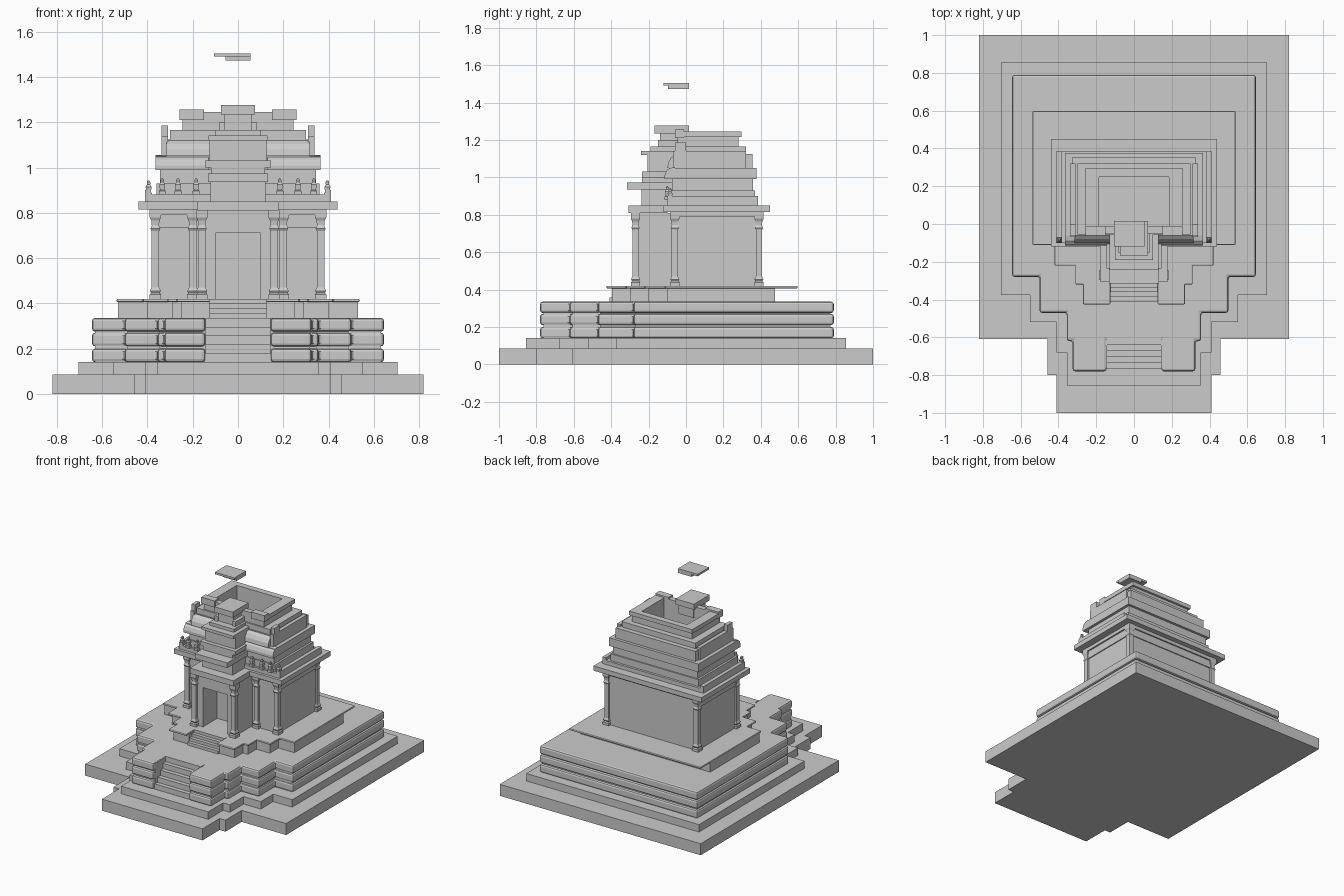
import bpy, bmesh
from mathutils import Vector

if "Cube" in bpy.data.objects:
    bpy.data.objects.remove(bpy.data.objects["Cube"])


def finish(name, bm, bevel=0):
    bmesh.ops.recalc_face_normals(bm, faces=bm.faces)
    me = bpy.data.meshes.new(name)
    bm.to_mesh(me)
    bm.free()
    ob = bpy.data.objects.new(name, me)
    bpy.context.collection.objects.link(ob)
    if bevel:
        m = ob.modifiers.new("soft_edges", 'BEVEL')
        m.width, m.segments = bevel, 2
    return ob


def add_box(bm, x0, x1, y0, y1, z0, z1):
    vs = bmesh.ops.create_cube(bm, size=1)["verts"]
    for v in vs:
        v.co = Vector(((x0 + x1) / 2 + v.co.x * (x1 - x0),
                       (y0 + y1) / 2 + v.co.y * (y1 - y0),
                       (z0 + z1) / 2 + v.co.z * (z1 - z0)))


def boxes(name, dims, mirror=False, bevel=0):
    bm = bmesh.new()
    for x0, x1, y0, y1, z0, z1 in dims:
        add_box(bm, x0, x1, y0, y1, z0, z1)
        if mirror:
            add_box(bm, -x1, -x0, y0, y1, z0, z1)
    return finish(name, bm, bevel)


def block(name, hx, y0, y1, z0, z1):
    return boxes(name, [(-hx, hx, y0, y1, z0, z1)])


def frame(name, hx, y0, y1, z0, z1, ix=0.185, iy0=-0.01, iy1=0.25):
    return boxes(name, [(-hx, hx, iy1, y1, z0, z1), (-hx, hx, y0, iy0, z0, z1),
                        (-hx, -ix, iy0, iy1, z0, z1), (ix, hx, iy0, iy1, z0, z1)])


def prism(name, half, z0, z1, bevel=0, s=1):
    # plan outline given for the right half, mirrored to the left
    pts = half + [(-x, y) for x, y in reversed(half)]
    bm = bmesh.new()
    f = bm.faces.new([bm.verts.new((x * s, y * s, z0)) for x, y in pts])
    r = bmesh.ops.extrude_face_region(bm, geom=[f])
    for g in r["geom"]:
        if isinstance(g, bmesh.types.BMVert):
            g.co.z = z1
    return finish(name, bm, bevel)


def posts(name, spots, profile):
    # square posts lofted through (half width, z) pairs
    bm = bmesh.new()
    for cx, cy in spots:
        rings = [[bm.verts.new((cx + a * h, cy + b * h, z)) for a, b in
                  ((-1, -1), (1, -1), (1, 1), (-1, 1))] for h, z in profile]
        for lo, hi in zip(rings, rings[1:]):
            for i in range(4):
                j = (i + 1) % 4
                bm.faces.new((lo[i], lo[j], hi[j], hi[i]))
        bm.faces.new(rings[0][::-1])
        bm.faces.new(rings[-1])
    return finish(name, bm)


def stairs(name, hx, y_front, y_back, z0, z1, n):
    d, h = (y_back - y_front) / n, (z1 - z0) / n
    boxes(name, [(-hx, hx, y_front + i * d, y_back + 0.03, z0 + i * h, z0 + (i + 1) * h)
                 for i in range(n)])


def moulding(name, profile, x0, x1):
    # profile in (y, z) swept along x on both sides
    bm = bmesh.new()
    for s in (1, -1):
        a = [bm.verts.new((s * x0, y, z)) for y, z in profile]
        b = [bm.verts.new((s * x1, y, z)) for y, z in profile]
        n = len(profile)
        for i in range(n):
            j = (i + 1) % n
            bm.faces.new((a[i], a[j], b[j], b[i]))
        bm.faces.new(a)
        bm.faces.new(b)
    return finish(name, bm)


# ground slabs
prism("lower_slab", [(.82, 1), (.82, -.61), (.457, -.61), (.457, -.8), (.41, -.8), (.41, -1)], 0, .085)
prism("second_slab", [(.705, .855), (.705, -.375), (.55, -.375), (.55, -.52), (.41, -.52),
                      (.41, -.68), (.355, -.68), (.355, -.855)], .085, .14)

# three moulded terrace tiers with entry stairs
tier = [(.645, .79), (.645, -.28), (.5, -.28), (.5, -.47), (.355, -.47), (.355, -.62),
        (.325, -.62), (.325, -.78), (.145, -.78), (.145, -.61)]
for i, z in enumerate((.14, .21, .275)):
    prism(f"terrace_tier_{i + 1}", tier, z, z + .06, .013)
prism("terrace_core", tier, .14, .33, s=.978)
stairs("terrace_stairs", .145, -.765, -.61, .14, .335, 5)

# plinth below the shrine
prism("plinth", [(.53, .475), (.53, -.1), (.4, -.1), (.4, -.2), (.29, -.2), (.29, -.3),
                 (.25, -.3), (.25, -.395), (.125, -.395), (.125, -.31)], .335, .406)
prism("plinth_cap", [(.537, .597), (.537, -.11), (.42, -.11), (.42, -.22), (.31, -.22), (.31, -.32),
                     (.27, -.32), (.27, -.425), (.125, -.425), (.125, -.31)], .406, .42, .005)
stairs("plinth_stairs", .125, -.41, -.31, .335, .42, 4)

# shrine cell
block("cell_wall", .37, -.06, .395, .42, .735)
block("cell_frieze", .377, -.067, .402, .735, .8)
block("cell_architrave", .388, -.08, .412, .79, .815)
block("main_cornice", .44, -.12, .45, .815, .85)
pilaster = [(.025, .42), (.025, .438), (.019, .445), (.024, .455), (.017, .47), (.017, .72),
            (.022, .73), (.016, .745), (.018, .765), (.025, .78), (.025, .815)]
posts("cell_pilasters", [(s * x, y) for s in (1, -1) for x, y in
                         ((.365, -.06), (.365, .39), (.2, -.06))], pilaster)

# entrance porch with open doorway
boxes("porch_walls", [(.1, .16, -.265, -.05, .42, .81)], True)
boxes("porch_lintel", [(-.1, .1, -.265, -.05, .71, .81)])
block("doorway_back", .1, -.1, -.05, .42, .71)
posts("porch_pilasters", [(s * .16, -.27) for s in (1, -1)], pilaster)
block("porch_cornice", .178, -.308, -.1, .81, .85)

# front tower over the porch
block("porch_tower_base", .122, -.237, -.05, .85, .935)
block("porch_tower_ledge", .132, -.315, -.05, .935, .973)
block("porch_tower_shaft", .12, -.235, -.05, .973, 1.0)
block("porch_tower_band", .145, -.235, -.05, 1.0, 1.03)
block("porch_tower_upper", .125, -.205, -.04, 1.03, 1.12)
block("porch_tower_ledge_upper", .13, -.24, -.03, 1.12, 1.142)
block("porch_tower_step", .1, -.19, -.03, 1.142, 1.165)
block("porch_tower_neck", .06, -.14, .0, 1.165, 1.235)
boxes("porch_tower_shoulders", [(.06, .085, -.15, -.02, 1.165, 1.2)], True)
block("porch_tower_cap", .075, -.168, .015, 1.235, 1.276)

# main tower lower storey
block("tower_course", .4, -.1, .385, .85, .88)
block("tower_base_band", .36, -.085, .368, .88, .93)
block("tower_wall_lower", .345, -.075, .358, .93, .99)
block("tower_band", .365, -.09, .376, .99, 1.05)
boxes("side_parapet_lower", [(.385, .412, -.1, .385, .85, .9)], True)

# front curved eaves beside the porch tower
moulding("front_eave_lower", [(-.06, 1.055), (-.085, 1.05), (-.105, 1.035), (-.115, 1.01),
                              (-.115, .99), (-.06, .99)], .13, .365)
moulding("front_eave_upper", [(-.03, 1.125), (-.06, 1.12), (-.08, 1.105), (-.095, 1.08),
                              (-.1, 1.05), (-.03, 1.05)], .12, .315)

# small finials along the front and at the corners
finial = [(.015, .88), (.015, .897), (.01, .9), (.013, .925), (.007, .935), (.008, .945), (.003, .953)]
posts("front_finials", [(s * x, -.1) for s in (1, -1) for x in (.185, .265, .335)], finial)
posts("corner_finials", [(s * .395, -.085) for s in (1, -1)], [(h, z - .01) for h, z in finial])

# hollow upper storey
block("tower_inner_floor", .2, -.03, .27, 1.05, 1.07)
frame("tower_wall_upper", .325, -.06, .355, 1.05, 1.125)
frame("tower_step", .3, -.055, .32, 1.125, 1.165)
frame("tower_neck", .245, -.045, .28, 1.165, 1.215)
frame("tower_ring", .258, -.05, .296, 1.215, 1.245)
boxes("ring_front_corners", [(.15, .258, -.06, -.01, 1.21, 1.257)], True)
boxes("side_parapet_upper", [(.31, .338, -.07, .32, 1.05, 1.14), (.31, .338, -.06, .0, 1.14, 1.185)], True)

# loose finial slab above the tower
boxes("top_slab", [(-.105, .055, -.12, .015, 1.49, 1.505)])
boxes("top_slab_underside", [(-.055, .055, -.095, .015, 1.473, 1.49)])
